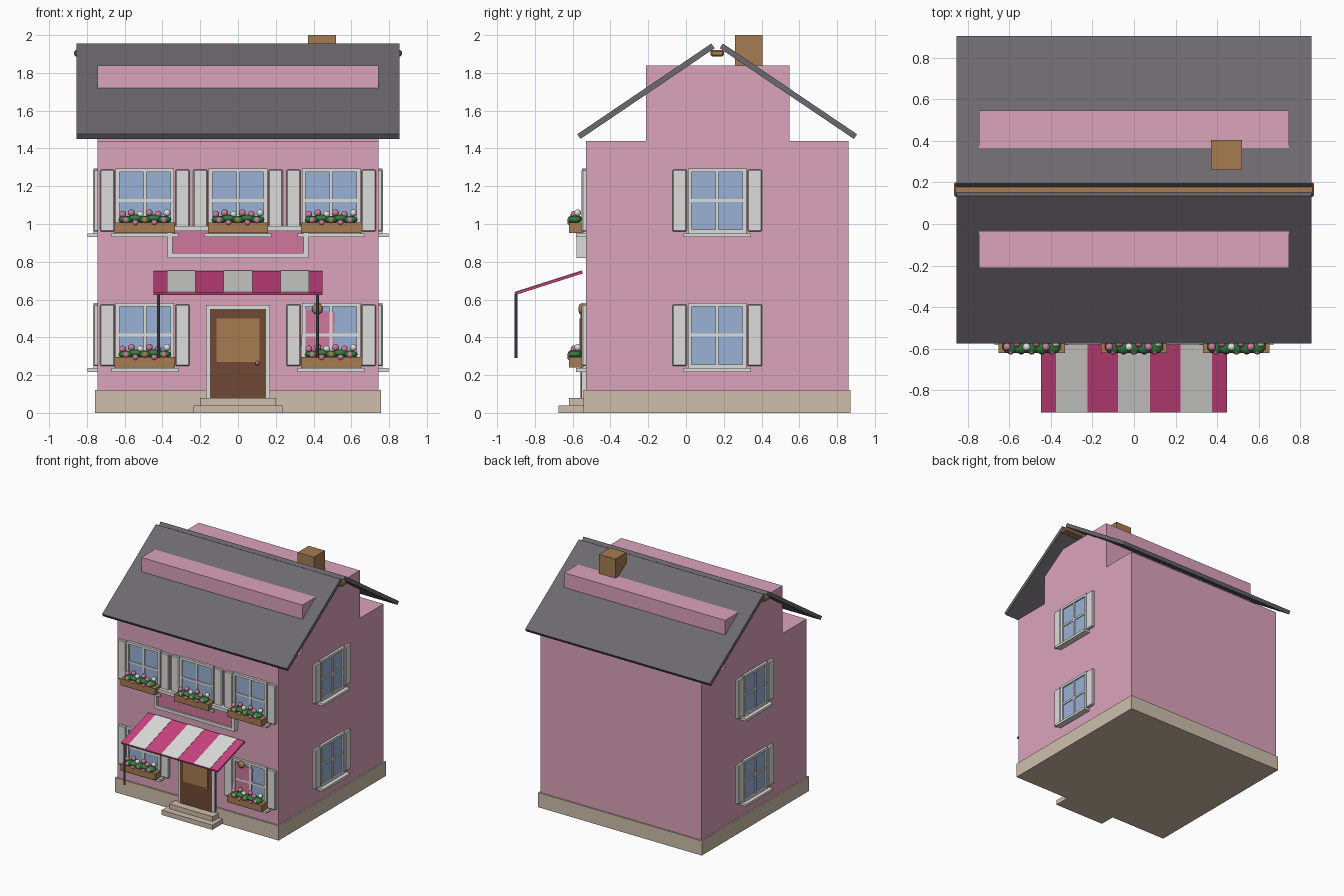
import bpy, bmesh, math
from mathutils import Matrix, Vector

cube = bpy.data.objects.get("Cube")
if cube:
    bpy.data.objects.remove(cube)


def material(name, color):
    m = bpy.data.materials.new(name)
    m.use_nodes = True
    m.diffuse_color = (*color, 1)
    m.node_tree.nodes["Principled BSDF"].inputs["Base Color"].default_value = (*color, 1)
    return m


WALL = material("wall pink", (0.72, 0.37, 0.50))
WHITE = material("painted white", (0.72, 0.72, 0.70))
SLATE = material("slate grey", (0.15, 0.14, 0.16))
WOOD = material("light wood", (0.38, 0.20, 0.085))
DARK = material("dark wood", (0.16, 0.065, 0.035))
STONE = material("beige stone", (0.62, 0.52, 0.41))
GLASS = material("window blue", (0.32, 0.45, 0.68))
LEAF = material("leaf green", (0.035, 0.20, 0.05))
MAGENTA = material("awning magenta", (0.60, 0.055, 0.22))
ROSE = material("rose pink", (0.62, 0.19, 0.34))


def finish(name, bm, mat, M=Matrix(), smooth=False):
    bm.transform(M)
    bmesh.ops.recalc_face_normals(bm, faces=bm.faces)
    for f in bm.faces:
        f.smooth = smooth
    me = bpy.data.meshes.new(name)
    bm.to_mesh(me)
    bm.free()
    me.materials.append(mat)
    ob = bpy.data.objects.new(name, me)
    bpy.context.collection.objects.link(ob)
    return ob


def box(name, mat, x, y, z, M=Matrix(), bevel=0):
    """Box from (low, high) ranges on each axis."""
    bm = bmesh.new()
    bmesh.ops.create_cube(bm, size=1)
    for v in bm.verts:
        v.co = Vector([a[0] if c < 0 else a[1] for c, a in zip(v.co, (x, y, z))])
    if bevel:
        bmesh.ops.bevel(bm, geom=bm.edges[:], offset=bevel, segments=1, affect='EDGES')
    return finish(name, bm, mat, M)


def ball(name, mat, center, radii):
    bm = bmesh.new()
    bmesh.ops.create_icosphere(bm, subdivisions=2, radius=1)
    M = Matrix.Translation(center) @ Matrix.Diagonal((*radii, 1))
    return finish(name, bm, mat, M, True)


def slab(name, mat, x, start, end, thick, lift=0):
    """Sloping board between two (y, z) points."""
    d = Vector((0, end[0] - start[0], end[1] - start[1]))
    M = Matrix.Translation((0, *start)) @ Matrix.Rotation(math.atan2(d.z, d.y), 4, 'X')
    return box(name, mat, x, (0, d.length), (lift - thick / 2, lift + thick / 2), M)


def ring(name, mat, x, z, y, w, M):
    """Rectangular frame of bar width w."""
    box(name + "_left", mat, (x[0], x[0] + w), y, z, M)
    box(name + "_right", mat, (x[1] - w, x[1]), y, z, M)
    box(name + "_top", mat, (x[0] + w, x[1] - w), y, (z[1] - w, z[1]), M)
    box(name + "_bottom", mat, (x[0] + w, x[1] - w), y, (z[0], z[0] + w), M)


def window(label, u, z, M):
    """Window with sill and shutters; the wall plane is local y = 0."""
    h = 0.345
    box(label + "_glass", GLASS, (u - .14, u + .14), (-.008, .01), (z + .01, z + h - .01), M)
    ring(label + "_frame", WHITE, (u - .155, u + .155), (z, z + h), (-.02, .01), .02, M)
    box(label + "_mullion", WHITE, (u - .008, u + .008), (-.016, 0), (z + .015, z + h - .015), M)
    box(label + "_crossbar", WHITE, (u - .137, u + .137), (-.015, 0),
        (z + .167, z + .183), M)
    box(label + "_sill", WHITE, (u - .178, u + .178), (-.052, .01), (z - .02, z), M)
    for side, s in (("left", 1), ("right", -1)):
        c = u + s * .199
        box(label + "_shutter_" + side, WHITE, (c - .038, c + .038), (-.022, .01),
            (z + .01, z + h - .007), M, .006)


def flower_box(label, x, z):
    box(label + "_planter", WOOD, (x - .16, x + .16), (-.62, -.54), (z, z + .055))
    for i in range(5):
        ball(label + "_foliage", LEAF, (x - .1 + .05 * i, -.588, z + .07 + .007 * (i % 2)),
             (.042, .038, .02))
    for i in range(6):
        ball(label + "_blossom", WHITE if i in (2, 5) else ROSE,
             (x - .118 + .047 * i, -.592 + .018 * (i % 2), z + .098 + .008 * (i % 2)),
             (.019,) * 3)
    for i in range(5):
        ball(label + "_low_blossom", WOOD if i == 2 else ROSE,
             (x - .1 + .05 * i, -.612, z + .055 + .012 * ((i + 1) % 2)), (.017,) * 3)


# Main volumes
box("plinth", STONE, (-.757, .757), (-.543, .872), (0, .122))
box("house_walls", WALL, (-.745, .745), (-.53, .86), (.03, 1.44))
box("attic_walls", WALL, (-.745, .745), (-.212, .547), (1.43, 1.84))

# Roof, ridge and chimney
slab("front_roof", SLATE, (-.855, .855), (-.567, 1.463), (.143, 1.943), .03)
slab("back_roof", SLATE, (-.855, .855), (.897, 1.463), (.187, 1.943), .03)
box("ridge_beam", WOOD, (-.867, .867), (.13, .2), (1.888, 1.922), bevel=.008)
box("chimney", WOOD, (.37, .52), (.26, .405), (1.75, 2.0))

# Windows on the front and both sides
front = Matrix.Translation((0, -.53, 0))
for floor, z, columns in (("upper", .95, (-.493, 0, .493)), ("lower", .237, (-.493, .493))):
    for u in columns:
        label = floor + "_front_window"
        window(label, u, z, front)
        flower_box(floor + "_flower", u, z + .003)
    for side, s in (("left", 1), ("right", -1)):
        M = Matrix.Translation((s * .745, 0, 0)) @ Matrix.Rotation(s * math.pi / 2, 4, 'Z')
        window(floor + "_" + side + "_window", s * .165, z, M)

# Sign board
ring("sign_frame", WHITE, (-.373, .373), (.82, .99), (-.05, 0), .027, front)
box("sign_panel", ROSE, (-.35, .35), (-.035, 0), (.84, .97), front)

# Door and steps
ring("door_frame", WHITE, (-.17, .17), (.08, .57), (-.022, 0), .022, front)
box("door", DARK, (-.148, .148), (-.028, 0), (.08, .55), front)
box("door_panel", WOOD, (-.113, .113), (-.034, -.02), (.27, .5), front)
ball("door_knob", WOOD, (.103, -.565, .263), (.012, .012, .012))
box("lower_step", STONE, (-.235, .235), (-.675, -.54), (0, .04))
box("upper_step", STONE, (-.2, .2), (-.62, -.54), (.04, .08))

# Striped awning on thin poles
outer, inner = (-.905, .631), (-.548, .745)
slab("awning", MAGENTA, (-.447, .447), outer, inner, .014)
for c in (-.3, 0, .3):
    slab("awning_stripe", WHITE, (c - .076, c + .076), outer, inner, .004, .008)
for s in (-1, 1):
    bm = bmesh.new()
    bmesh.ops.create_cone(bm, cap_ends=True, segments=10, radius1=.008, radius2=.008, depth=.34)
    finish("awning_pole", bm, SLATE, Matrix.Translation((s * .42, -.9, .46)))

# Small banner hung over the lower window
bm = bmesh.new()
corners = ((.35, .55), (.515, .53), (.5, .28), (.325, .28))
face = bm.faces.new([bm.verts.new((x, -.5445, z)) for x, z in corners])
side = bmesh.ops.extrude_face_region(bm, geom=[face])
for v in side["geom"]:
    if isinstance(v, bmesh.types.BMVert):
        v.co.y += .006
finish("banner", bm, ROSE)
ball("banner_knob", WOOD, (.42, -.555, .55), (.03, .015, .03))
